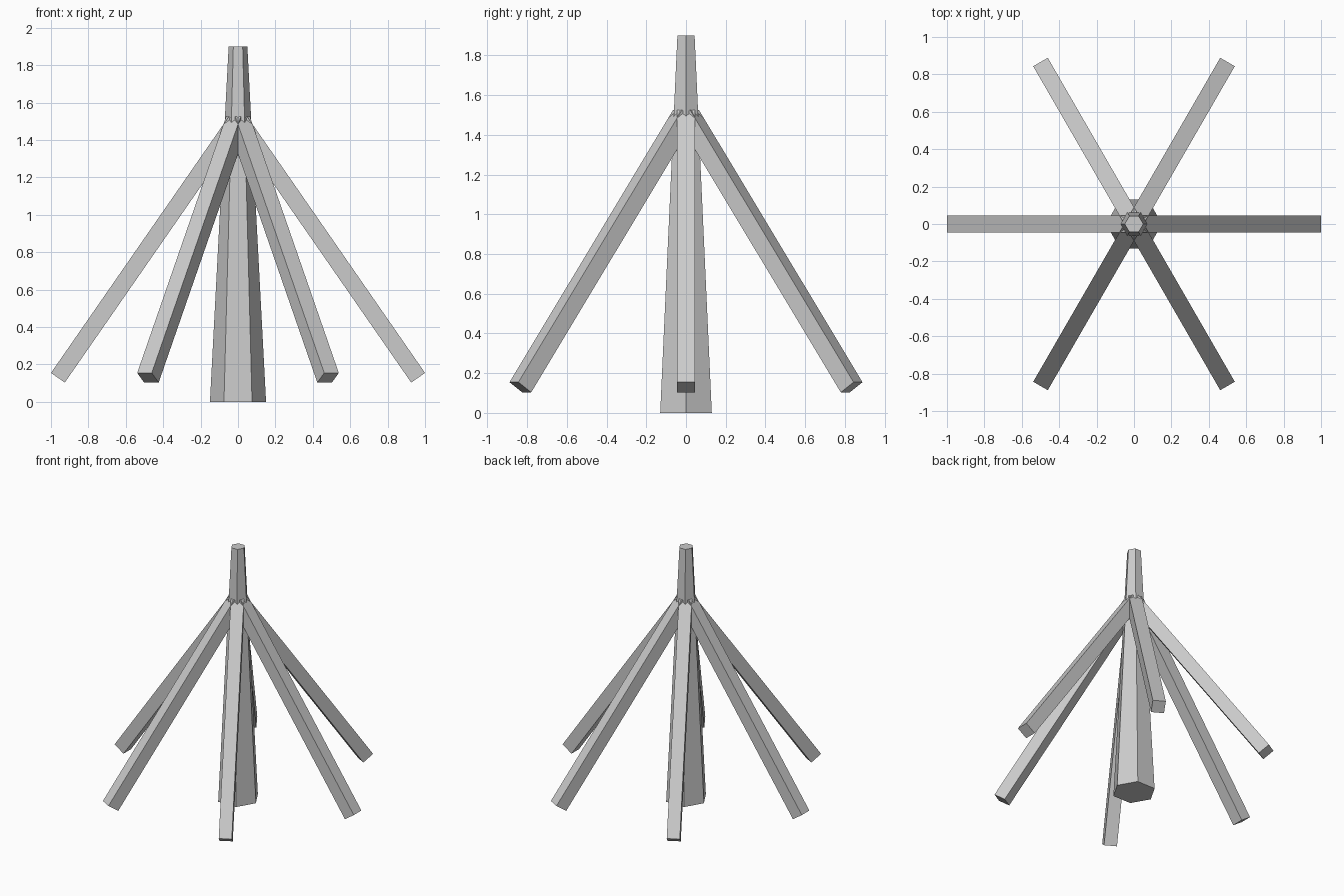
import bpy, math
from mathutils import Vector, Matrix

if "Cube" in bpy.data.objects:
    bpy.data.objects.remove(bpy.data.objects["Cube"])

# Tapered hexagonal centre post, corners on the x axis
bpy.ops.mesh.primitive_cone_add(vertices=6, radius1=0.15, radius2=0.05, depth=1.9,
                                location=(0, 0, 0.95), rotation=(0, 0, math.radians(30)))
post = bpy.context.object
post.name = "centre_post"

# Six square bars sloping down and outward from the post
THICK = 0.09
top, end = Vector((0.012, 0, 1.5)), Vector((0.963, 0, 0.129))
axis = end - top
tilt = axis.to_track_quat('Z', 'Y').to_matrix().to_4x4()
size = Matrix.Diagonal((THICK, THICK, axis.length, 1))
for i in range(6):
    bpy.ops.mesh.primitive_cube_add(size=1)
    bar = bpy.context.object
    bar.name = f"sloping_bar_{i + 1}"
    spin = Matrix.Rotation(math.radians(60 * i), 4, 'Z')
    bar.data.transform(spin @ Matrix.Translation((top + end) / 2) @ tilt @ size)
